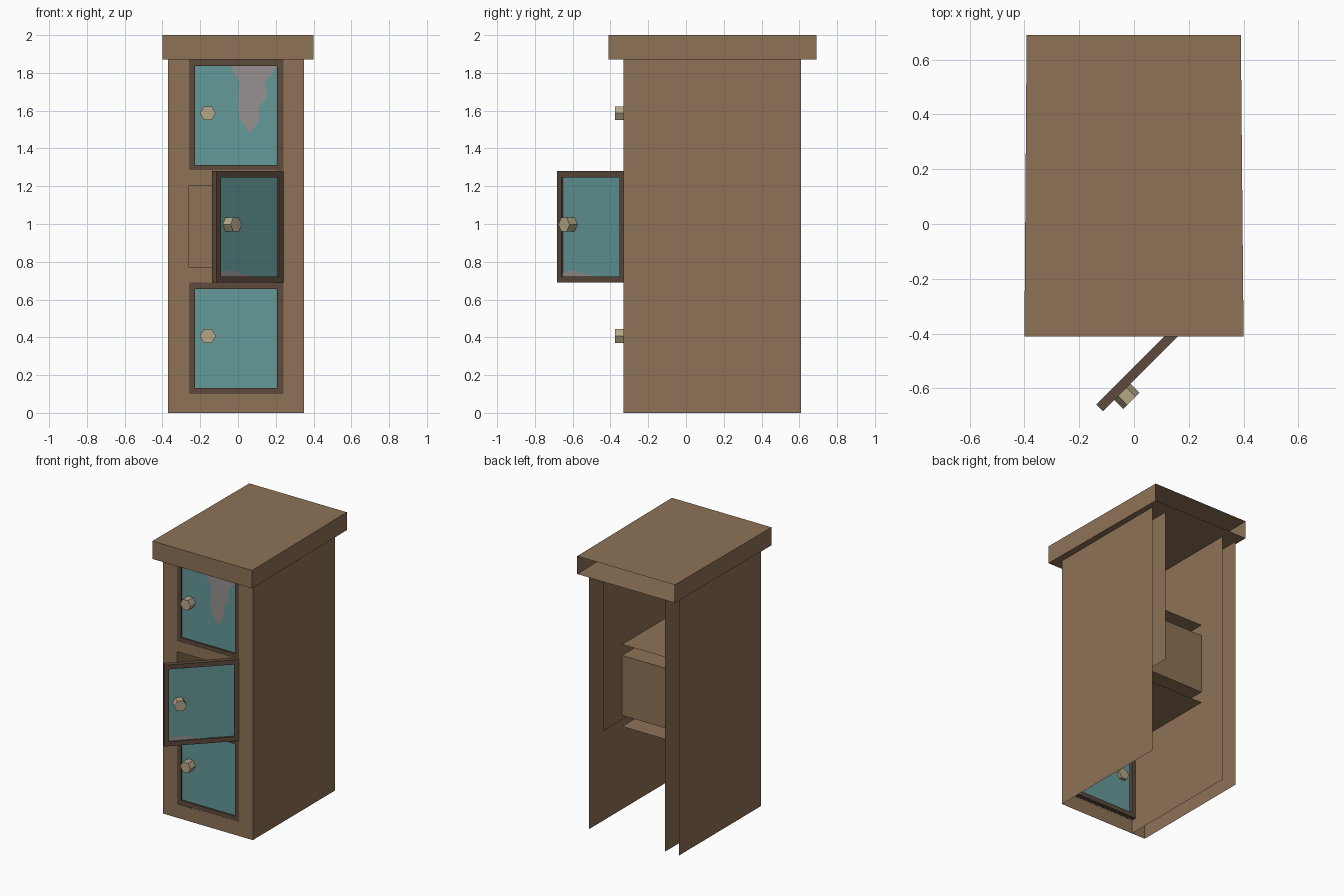
import bpy, math
from mathutils import Matrix, Vector

if "Cube" in bpy.data.objects:
    bpy.data.objects.remove(bpy.data.objects["Cube"])


def material(name, r, g, b):
    m = bpy.data.materials.new(name)
    m.diffuse_color = (r, g, b, 1)
    m.use_nodes = True
    m.node_tree.nodes["Principled BSDF"].inputs["Base Color"].default_value = m.diffuse_color
    return m


WOOD = material("wood", 0.27, 0.17, 0.095)
FRAME = material("dark_wood", 0.11, 0.068, 0.045)
GLASS = material("glass", 0.13, 0.32, 0.32)
KNOB = material("knob_brass", 0.46, 0.38, 0.24)
GREY = material("glass_chip", 0.31, 0.28, 0.28)


def mesh(name, verts, faces, mat, matrix=None):
    me = bpy.data.meshes.new(name)
    me.from_pydata(verts, [], faces)
    me.materials.append(mat)
    ob = bpy.data.objects.new(name, me)
    if matrix:
        ob.matrix_world = matrix
    bpy.context.collection.objects.link(ob)
    return ob


def sheets(name, rects, mat):
    """Flat panels; each rect is (x0, x1, y0, y1, z0, z1) with one axis flat."""
    verts, faces = [], []
    for x0, x1, y0, y1, z0, z1 in rects:
        n = len(verts)
        if x0 == x1:
            verts += [(x0, y0, z0), (x0, y1, z0), (x0, y1, z1), (x0, y0, z1)]
        elif y0 == y1:
            verts += [(x0, y0, z0), (x1, y0, z0), (x1, y0, z1), (x0, y0, z1)]
        else:
            verts += [(x0, y0, z0), (x1, y0, z0), (x1, y1, z0), (x0, y1, z0)]
        faces.append((n, n + 1, n + 2, n + 3))
    return mesh(name, verts, faces, mat)


XL, XR, YF, YB, TOP = -0.37, 0.35, -0.33, 0.61, 1.87
IL, IR = -0.26, 0.24                      # inner side panels
YS = 0.39                                 # back of the shelves

# Side walls (the back and the bottom are open)
sheets("side_walls", [(XL, XL, YF, YB, 0, TOP)], WOOD)
sheets("right_wall", [(XR, XR, YB, YF, 0, TOP)], WOOD)

# Front face with three openings
bands = [(0, 0.10), (0.69, 0.77), (1.205, 1.285)]
sheets("front_face", [(XL, IL, YF, YF, 0, TOP), (IR, XR, YF, YF, 0, TOP)]
       + [(IL, IR, YF, YF, a, b) for a, b in bands], WOOD)

# Inner lining panels and shelves
sheets("inner_panels", [(IL, IL, YF, YB, 0, TOP), (IR, IR, YF, YB, 0.74, TOP)], WOOD)
sheets("shelves", [(IL, IR, YF, YS, z, z) for z in (0.69, 0.77, 1.205, 1.285)], WOOD)
sheets("middle_back", [(IL, IR, YS, YS, 0.77, 1.205)], WOOD)

# Overhanging top, open at the back and slightly narrower there
base = [(-0.40, -0.41), (0.40, -0.41), (0.39, 0.69), (-0.392, 0.69)]
mesh("top_cap", [(x, y, z) for z in (TOP, 2.0) for x, y in base],
     [(3, 2, 1, 0), (4, 5, 6, 7), (0, 1, 5, 4), (1, 2, 6, 5), (3, 0, 4, 7)], WOOD)

W, H, RIM, THICK = 0.5, 0.59, 0.033, 0.035


def door(label, z, y, angle, inside):
    """Glazed door, hinged on its right edge, front at local y = 0."""
    place = Matrix.Translation((IR, y, z)) @ Matrix.Rotation(angle, 4, 'Z')
    # Frame ring
    def ring(yy):
        outer = [(-W, yy, 0), (0, yy, 0), (0, yy, H), (-W, yy, H)]
        r = RIM
        inner = [(r - W, yy, r), (-r, yy, r), (-r, yy, H - r), (r - W, yy, H - r)]
        return outer + inner
    faces = []
    for i in range(4):
        j = (i + 1) % 4
        faces += [(i, j, 4 + j, 4 + i), (8 + j, 8 + i, 12 + i, 12 + j),
                  (j, i, 8 + i, 8 + j), (4 + i, 4 + j, 12 + j, 12 + i)]
    mesh(label + "_door_frame", ring(0) + ring(THICK), faces, FRAME, place)
    # Pane
    g = 0.012
    mesh(label + "_door_glass",
         [(RIM - W, g, RIM), (-RIM, g, RIM), (-RIM, g, H - RIM), (RIM - W, g, H - RIM)],
         [(0, 1, 2, 3)], GLASS, place)
    # Six-sided knob
    y0, y1 = -0.047, inside
    ang = [math.radians(60 * i) for i in range(6)]
    verts = [(-0.40 + 0.042 * math.cos(a), yy, H / 2 + 0.012 + 0.042 * math.sin(a))
             for yy in (y0, y1) for a in ang]
    faces = [tuple(range(6)), tuple(range(11, 5, -1))]
    faces += [((i + 1) % 6, i, i + 6, (i + 1) % 6 + 6) for i in range(6)]
    mesh(label + "_door_knob", verts, faces, KNOB, place)
    return place


def chip(name, pts, place):
    """Jagged grey patch lying just in front of a pane."""
    mesh(name, [(x, 0.009, z) for x, z in pts], [tuple(range(len(pts)))], GREY, place)


door("lower", 0.10, -0.328, 0, 0.035)
mid = door("middle", 0.69, YF, math.radians(45), 0.02)
top = door("upper", 1.28, -0.328, 0, 0.035)

chip("upper_chip", [(-0.28, 0.557), (-0.23, 0.465), (-0.24, 0.34), (-0.23, 0.275),
                    (-0.175, 0.20), (-0.13, 0.265), (-0.13, 0.34), (-0.085, 0.395),
                    (-0.095, 0.475), (-0.033, 0.557)], top)
chip("middle_chip", [(-0.467, 0.033), (-0.20, 0.033), (-0.30, 0.045),
                     (-0.36, 0.062), (-0.44, 0.06), (-0.467, 0.05)], mid)
